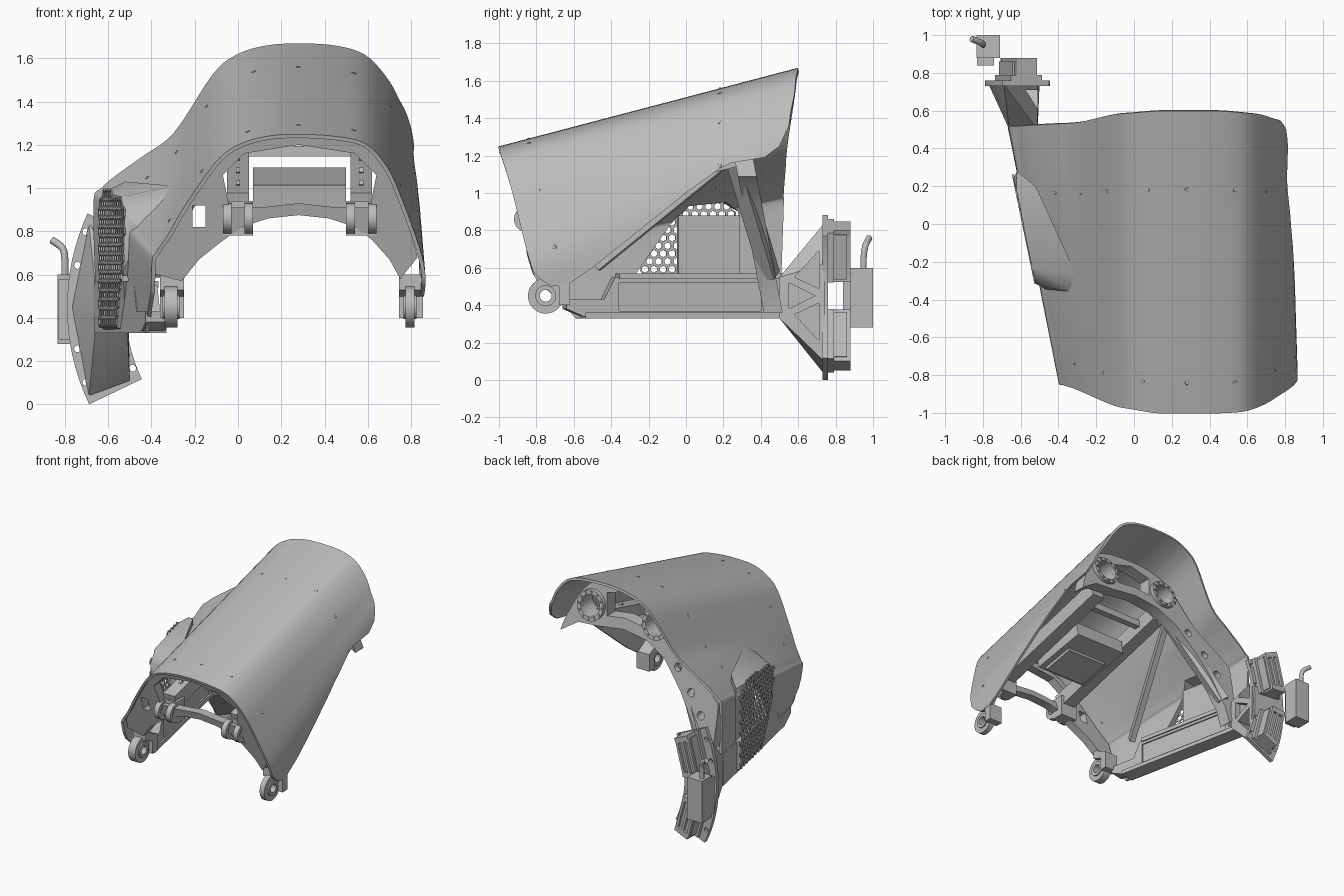
import bpy, bmesh, math
from mathutils import Vector, Matrix

if "Cube" in bpy.data.objects:
    bpy.data.objects.remove(bpy.data.objects["Cube"])

grey = bpy.data.materials.new("mid grey")
grey.use_nodes = True
grey.diffuse_color = (0.5, 0.5, 0.5, 1)
grey.node_tree.nodes["Principled BSDF"].inputs["Base Color"].default_value = grey.diffuse_color
parts = []


def finish(name, bm):
    bmesh.ops.recalc_face_normals(bm, faces=bm.faces[:])
    mesh = bpy.data.meshes.new(name)
    bm.to_mesh(mesh)
    bm.free()
    mesh.materials.append(grey)
    obj = bpy.data.objects.new(name, mesh)
    bpy.context.collection.objects.link(obj)
    parts.append(obj)
    return obj


def apply(obj, kind, **settings):
    mod = obj.modifiers.new(kind, kind)
    for key, value in settings.items():
        setattr(mod, key, value)
    with bpy.context.temp_override(object=obj, active_object=obj):
        bpy.ops.object.modifier_apply(modifier=mod.name)


def cut(obj, *cutters):
    for c in cutters:
        apply(obj, "BOOLEAN", operation="DIFFERENCE", solver="EXACT", object=c)
        parts.remove(c)
        bpy.data.objects.remove(c)


# Placement rules: profile point (u, v) and depth w, all in hundredths
def front(u, v, w): return Vector((u, w, v)) / 100
def side(u, v, w): return Vector((w, u, v)) / 100
def leaning(u, v, w): return Vector((u, w - 80 - (v - 55) * 0.29, v)) / 100
def rearward(u, v, w): return Vector((u, w - (v - 55) * 0.19, v)) / 100
def wall(u, v, w): return Vector((-39 - 0.206 * (u + 84) - 0.98 * w, u - 0.2 * w, v)) / 100


def loft(name, rings):
    bm = bmesh.new()
    rows = [[bm.verts.new(p) for p in ring] for ring in rings]
    n = len(rows[0])
    bm.faces.new(rows[0])
    bm.faces.new(rows[-1])
    for r, s in zip(rows, rows[1:]):
        for i in range(n):
            bm.faces.new((r[i], r[(i + 1) % n], s[(i + 1) % n], s[i]))
    return finish(name, bm)


def prism(name, pts, place, a, b): return loft(name, [[place(u, v, w) for u, v in pts] for w in (a, b)])
def rect(u, v, u2, v2): return [(u, v), (u2, v), (u2, v2), (u, v2)]
def disc(u, v, r, n=24):
    return [(u + r * math.cos(k * math.tau / n), v + r * math.sin(k * math.tau / n)) for k in range(n)]


def hull(name, pts):
    bm = bmesh.new()
    for p in pts:
        bm.verts.new(Vector(p) / 100)
    bmesh.ops.convex_hull(bm, input=bm.verts[:])
    return finish(name, bm)


def bar(name, p, q, w, h):
    p, q = Vector(p) / 100, Vector(q) / 100
    bm = bmesh.new()
    bmesh.ops.create_cube(bm, size=1)
    turn = (q - p).to_track_quat("Y", "Z").to_matrix().to_4x4()
    size = Matrix.Diagonal((w / 100, (q - p).length, h / 100, 1))
    bm.transform(Matrix.Translation((p + q) / 2) @ turn @ size)
    return finish(name, bm)


def spline(pts, n):
    p = [Vector(a) for a in (pts[0], *pts, pts[-1])]
    out = []
    for a, b, c, d in zip(p, p[1:], p[2:], p[3:]):
        for k in range(n):
            t = k / n
            out.append(b + (c - a) * t / 2 + (a * 2 - b * 5 + c * 4 - d) * t * t / 2
                       + (b * 3 - a - c * 3 + d) * t ** 3 / 2)
    return out + [p[-1]]


# Outer shell lofted between its front and back sections
front_rim = [(-39, -74, 33), (-39, -84, 64), (-37, -85, 70), (-31, -87, 79), (-24, -90, 91), (-10, -96, 111),
             (0, -98, 119), (13, -100, 123), (28, -100, 124), (45, -100, 123), (58, -99, 120),
             (67, -96, 111), (74, -92, 97), (85, -84, 65), (85, -77, 45)]
back_rim = [(-64, 50, 33), (-66, 52, 90), (-62, 52, 100), (-45, 53, 113), (-29, 54, 125), (-11, 58, 152),
            (0, 59, 161), (13, 60, 165), (28, 60, 166), (45, 60, 165), (58, 59, 161),
            (67, 58, 152), (73, 56, 142), (80, 54, 125), (83, 50, 90)]
STEP = 5
rim_a, rim_b = spline(front_rim, STEP), spline(back_rim, STEP)
def surf(i, t): return rim_a[i].lerp(rim_b[i], t)


bm = bmesh.new()
grid = [[bm.verts.new(surf(i, k / 24) / 100) for i in range(len(rim_a))] for k in range(25)]
for r, s in zip(grid, grid[1:]):
    for i in range(len(r) - 1):
        bm.faces.new((r[i], r[i + 1], s[i + 1], s[i]))
shell = finish("outer_shell", bm)
apply(shell, "SOLIDIFY", thickness=0.018, offset=0)
bm = bmesh.new()
bm.from_mesh(shell.data)
bmesh.ops.recalc_face_normals(bm, faces=bm.faces[:])
bm.to_mesh(shell.data)
bm.free()
hem = [(-95, 58), (-84, 60), (-78, 54), (-72, 50), (-62, 52), (-50, 60), (-25, 80), (0, 100), (18, 113),
       (24, 116), (42, 119), (50, 125), (56, 138), (75, 138), (75, 10), (-95, 10)]
window = [(-27, 57), (28, 57), (28, 90), (20, 95), (0, 93), (-8, 84)]
cut(shell, prism("hem_cutter", hem, side, 50, 120),
    prism("window_cutter", window, wall, -20, 20),
    prism("corner_cutter", [(-95, 62), (-85, 62), (-79, 52), (-66, 41), (-59, 33), (-60, 20), (-95, 20)],
          side, -60, -20))

# Shell screws in two rows
for t, row in ((0.1, (3.2, 4.6, 6.4, 8, 9.6, 12, 13)), (0.74, (3, 4, 4.8, 6.6, 8, 9.6, 11.4, 12.8))):
    for s in row:
        i = int(s * STEP)
        normal = (surf(i + 1, t) - surf(i - 1, t)).cross(surf(i, t + 0.1) - surf(i, t)).normalized()
        p = surf(i, t)
        screw = bar("shell_screw", p - normal * 1.3, p + normal * 1.3, 2, 2)
        apply(screw, "BEVEL", width=0.006, segments=2)

# Vent housing, trimmed to the shell, with a honeycomb grille
mesh_area = [(25, 36), (25, 94), (18, 98), (-22, 96), (-31, 88), (-27, 62), (-8, 36)]
housing = hull("vent_housing", [wall(u, v, 2.4) * 100 for u, v in mesh_area] + [
    (-52, 20, 103), (-30, -28, 101), (-33, -36, 95), (-44, -36, 80), (-48, -24, 60), (-52, -10, 34),
    (-61, 27, 34), (-62, 28, 98)])
core = loft("core_cutter", [[surf(i, k / 12) / 100 for i in range(7 * STEP)]
                            + [Vector((0, surf(0, k / 12).y / 100, 0.2)), surf(0, k / 12) / 100 - Vector((0, 0, 0.13))]
                            for k in range(13)])
cut(housing, core, prism("vent_cutter", window, wall, -30, 12))


def inside(u, v):
    return all((q[0] - p[0]) * (v - p[1]) - (q[1] - p[1]) * (u - p[0]) > 0
               for p, q in zip(mesh_area, mesh_area[1:] + mesh_area[:1]))


bm = bmesh.new()
R = 2.8
for row in range(20):
    for col in range(20):
        u, v = -36 + R * math.sqrt(3) * (col + row % 2 / 2), 34 + row * R * 1.5
        if inside(u, v):
            loops = []
            for r in (R, R * 0.68):
                loops.append([bm.verts.new(wall(u + r * math.sin(k * math.pi / 3),
                                                v + r * math.cos(k * math.pi / 3), 2.5)) for k in range(6)])
            for k in range(6):
                j = (k + 1) % 6
                bm.faces.new((loops[0][k], loops[0][j], loops[1][j], loops[1][k]))
bmesh.ops.remove_doubles(bm, verts=bm.verts[:], dist=0.0005)
apply(finish("vent_grille", bm), "SOLIDIFY", thickness=0.008, offset=0)
prism("inner_cover", rect(-5, 56, 28, 88), wall, -5, -1)

# Side beam with raised rails
beam = prism("side_beam", [(-66, 38), (-57, 34), (50, 33), (51, 55), (-40, 55), (-46, 43), (-66, 43)], wall, -11, 0)
cut(beam, prism("slot_cutter", rect(41, 38, 47, 48), wall, -20, -8),
    prism("recess_cutter", rect(-38, 37, 38, 52), wall, -20, -10))
prism("beam_upper_rail", rect(-38, 54, 50, 57), wall, -12, 0)
prism("beam_lower_rail", rect(-56, 33, 50, 36), wall, -12, 0)
bar("rear_brace", (-47, 45, 56), (-12, 27, 116), 8, 8)
bar("front_brace", (-38, -48, 61), (-10, 26, 121), 4, 6)

# Front arch frame following the shell
outer = [(surf(i, 0.05).x, surf(i, 0.05).z) for i in range(4, 14 * STEP - 4)]
center = Vector((28, 70))
outer = [tuple(Vector(p).lerp(center, 0.03)) for p in outer]
arch = [(75, 58), (70, 67), (62, 76), (54, 82), (42, 86), (28, 87.5), (14, 86), (2, 82), (-8, 75), (-18, 67), (-26, 57)]
frame = prism("front_frame", outer + arch, leaning, 3, 10)
cut(frame, prism("opening_cutter", [(-4, 91), (10, 91), (28, 93), (46, 91), (61, 91), (64, 106), (54, 116),
                                    (28, 120), (3, 116), (-7, 106)], leaning, -20, 30),
    prism("slot_cutter", rect(-21, 82, -15, 92), leaning, -20, 30))

# Rear frame with two round bearings and one long leg
outer = [(surf(i, 0.73).x, surf(i, 0.73).z) for i in range(1, 13 * STEP + 1)]
outer = [tuple(Vector(p).lerp(Vector((28, 110)), 0.025)) for p in outer]
under = [(66, 118), (50, 119), (28, 122), (8, 119), (-8, 110), (-24, 91), (-36, 72), (-46, 50), (-48, 36)]
rear = prism("rear_frame", outer + under, rearward, 38, 48)
cut(rear, *[prism("bore_cutter", disc(x, 133, 8), rearward, 20, 60) for x in (1, 56)],
    prism("middle_cutter", [(14, 128), (28, 130), (43, 128), (45, 144), (28, 149), (12, 144)], rearward, 20, 60),
    *[prism("light_cutter", disc(x, z, 3), rearward, 20, 60) for x, z in ((-20, 107), (-33, 92), (-43, 78))])
for x in (1, 56):
    ring = prism("rear_bearing", disc(x, 133, 11, 32), rearward, 36, 51)
    cut(ring, prism("bore_cutter", disc(x, 133, 8, 32), rearward, 20, 60))
    for u, v in disc(x, 133, 9.5, 12):
        prism("bearing_bolt", disc(u, v, 0.8, 6), rearward, 50, 51.8)

# Twin long struts, each with a front clevis
for x in (0, 57):
    bar("long_strut", (x, -82, 92), (x, 26, 120), 10, 12)
    for k in range(5):
        bar("strut_bolt", (x, -70 + k * 22, 101 + k * 5.7), (x, -68 + k * 22, 103 + k * 5.7), 2, 2)
    prism("clevis_bridge", rect(-84, 78, -74, 94), side, x - 7, x + 7)
    for s in (-1, 1):
        lug = prism("clevis_lug", disc(-85, 86, 7), side, x + s * 3, x + s * 7)
        cut(lug, prism("bore_cutter", disc(-86, 86, 3), side, x - 9, x + 9))
bar("centre_box", (28.5, -50, 96), (28.5, -5, 104), 43, 11)
bar("centre_box_foot", (28.5, -46, 91), (28.5, -20, 96), 34, 5)
bar("cross_rod", (0, 10, 117), (57, 10, 117), 5, 5)

# Front pivot eyes and their brackets
for x, w in ((79.5, 2), (-31, 3)):
    eye = prism("pivot_eye", disc(-75, 45, 9.5, 32), side, x - w, x + w)
    cut(eye, prism("bore_cutter", disc(-75, 45, 4, 32), side, x - 9, x + 9))
    bush = prism("pivot_bush", disc(-75, 45, 5.6), side, x - w - 1, x + w + 1)
    cut(bush, prism("bore_cutter", disc(-75, 45, 3.2), side, x - 9, x + 9))
    prism("pivot_bracket", [(-68, 40), (-62, 40), (-62, 53), (-76, 60), (-76, 53), (-68, 50)], side, x - 5, x + 6)

# Tapered mount between the beam and the curved flange, with recessed webs
mount = hull("tapered_mount", [(x, 50, z) for x in (-66, -51) for z in (33, 55)] + [
    (-77, 74, 45), (-69, 74, 84), (-69, 74, 3), (-51, 74, 62), (-50, 74, 10)])
cut(mount, prism("middle_cutter", [(55, 38), (55, 52), (69, 45)], side, -55, -30),
    *[prism("web_cutter", [(58, 45 + s * 10), (71, 45 + s * 4), (71, 45 + s * 24)], side, -62, -30) for s in (-1, 1)])


def sector(name, a, b, r1, r2, y1, y2, n=1):
    angles = [math.radians(a + (b - a) * k / n) for k in range(n + 1)]
    pts = [(25 - r1 * math.cos(t), 45 + r1 * math.sin(t)) for t in angles]
    pts += [(25 - r2 * math.cos(t), 45 + r2 * math.sin(t)) for t in reversed(angles)]
    return prism(name, pts, front, y1, y2)


flange = sector("curved_flange", -25.6, 24.6, 77, 104, 73, 76, 16)
for s in (-1, 1):
    for a, r in ((20, 101.5), (11, 101), (21, 79), (10, 79)):
        t = math.radians(a * s)
        cut(flange, prism("hole_cutter", disc(25 - r * math.cos(t), 45 + r * math.sin(t), 1.6, 16), front, 70, 80))
    # Plug blocks on the flange
    sector("plug_base", 5 * s, 24.5 * s, 81, 99, 76, 79)
    sector("plug_body", 6 * s, 23 * s, 83, 97, 79, 86)
    for r in (84, 89, 94):
        sector("plug_rib", 7 * s, 22 * s, r, r + 2, 86, 88)
    for a in (5, 22):
        sector("plug_clip", a * s, (a + 2.5) * s, 84, 96, 79, 88)

# Small junction box with its bent cable
prism("junction_box", rect(-83.5, 28, -71, 60), front, 88, 100)
prism("junction_bracket", rect(-83, 30, -74, 58), front, 84, 88)
curve = bpy.data.curves.new("cable", "CURVE")
curve.dimensions = "3D"
curve.bevel_depth = 0.017
curve.use_fill_caps = True
line = curve.splines.new("POLY")
path = spline([(-80, 95, 58), (-80, 95, 66), (-81, 96, 72), (-86, 98, 76)], 4)
line.points.add(len(path) - 1)
for point, p in zip(line.points, path):
    point.co = (*(p / 100), 1)
curve.materials.append(grey)
cable = bpy.data.objects.new("cable", curve)
bpy.context.collection.objects.link(cable)

# Smooth shading with sharp edges kept
bpy.ops.object.select_all(action="DESELECT")
for obj in parts:
    obj.select_set(True)
bpy.context.view_layer.objects.active = shell
bpy.ops.object.shade_smooth_by_angle(angle=math.radians(30))
